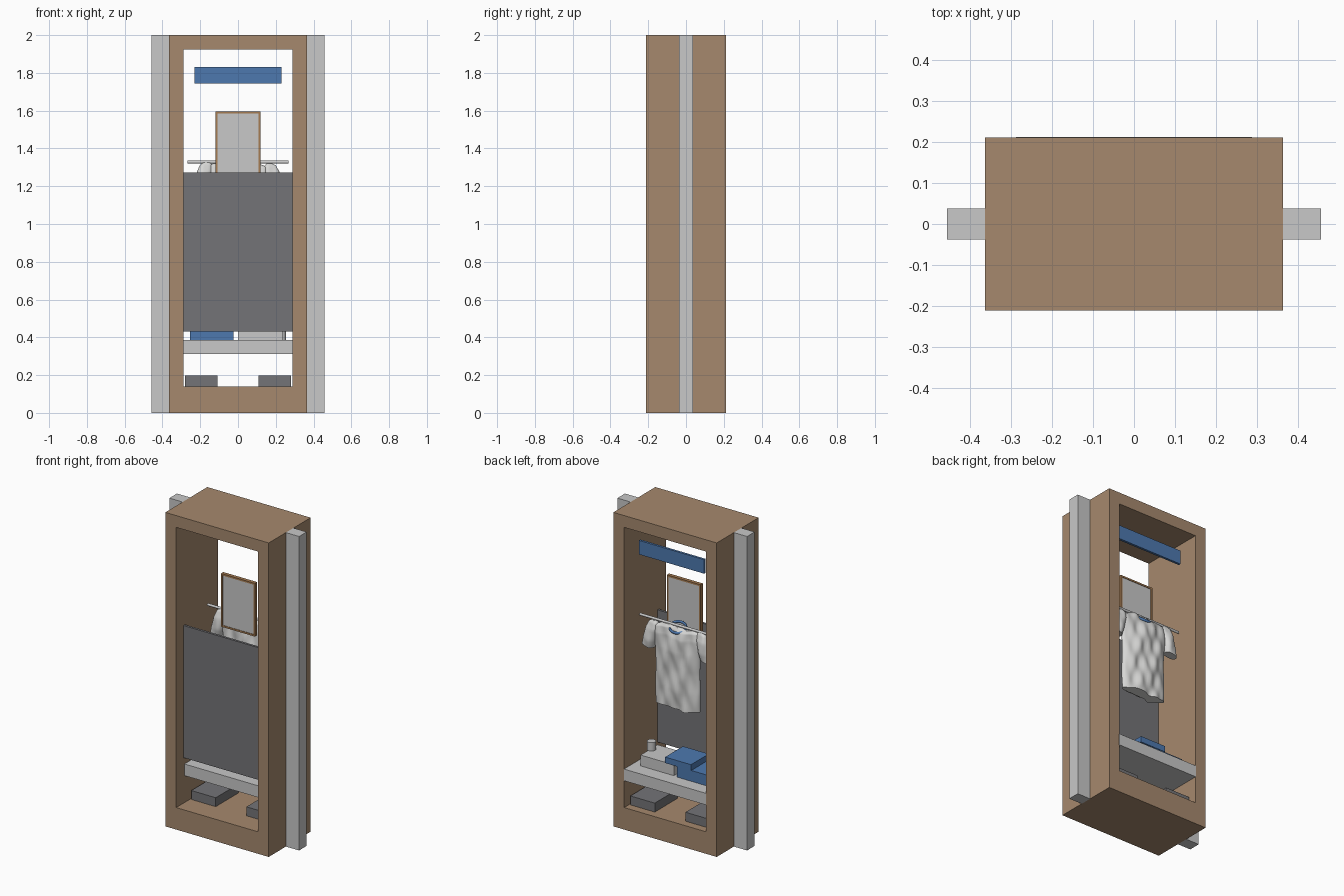
import bpy, bmesh, math
from mathutils import Vector

cube = bpy.data.objects.get("Cube")
if cube:
    bpy.data.objects.remove(cube, do_unlink=True)


def material(name, r, g, b):
    m = bpy.data.materials.new(name)
    m.use_nodes = True
    m.diffuse_color = (r, g, b, 1)
    m.node_tree.nodes["Principled BSDF"].inputs["Base Color"].default_value = (r, g, b, 1)
    return m


wood = material("wood brown", 0.38, 0.25, 0.155)
trim = material("frame brown", 0.38, 0.2, 0.085)
light = material("light grey", 0.58, 0.58, 0.58)
dark = material("dark grey", 0.175, 0.175, 0.185)
blue = material("blue", 0.075, 0.19, 0.43)
cloth = material("off white cloth", 0.68, 0.68, 0.67)


def finish(name, bm, mat, smooth=False):
    bmesh.ops.recalc_face_normals(bm, faces=bm.faces[:])
    mesh = bpy.data.meshes.new(name)
    bm.to_mesh(mesh)
    bm.free()
    mesh.materials.append(mat)
    ob = bpy.data.objects.new(name, mesh)
    bpy.context.collection.objects.link(ob)
    if smooth:
        bpy.ops.object.select_all(action='DESELECT')
        ob.select_set(True)
        bpy.context.view_layer.objects.active = ob
        bpy.ops.object.shade_smooth_by_angle(angle=math.radians(50))
    return ob


def box(name, xs, ys, zs, mat):
    bm = bmesh.new()
    bmesh.ops.create_cube(bm, size=1)
    for v in bm.verts:
        v.co = [(lo + hi) / 2 + c * (hi - lo) for c, (lo, hi) in zip(v.co, (xs, ys, zs))]
    return finish(name, bm, mat)


def window(name, xs, ys, zs, side, bottom, top, mat):
    """Rectangular frame with an opening running front to back."""
    bm = bmesh.new()
    (x0, x1), (z0, z1) = xs, zs
    loops = []
    for y in ys:
        for a, b, c, d in ((x0, x1, z0, z1), (x0 + side, x1 - side, z0 + bottom, z1 - top)):
            loops.append([bm.verts.new(p) for p in ((a, y, c), (b, y, c), (b, y, d), (a, y, d))])
    for p, q in ((0, 1), (2, 3), (0, 2), (1, 3)):
        for i in range(4):
            j = (i + 1) % 4
            bm.faces.new((loops[p][i], loops[p][j], loops[q][j], loops[q][i]))
    return finish(name, bm, mat)


def cylinder(name, centre, radius, length, mat, axis='Z'):
    bm = bmesh.new()
    bmesh.ops.create_cone(bm, cap_ends=True, segments=24, radius1=radius, radius2=radius, depth=length)
    for v in bm.verts:
        x, y, z = v.co
        v.co = Vector(centre) + Vector((z, y, x) if axis == 'X' else (x, y, z))
    return finish(name, bm, mat, True)


def garment(name, stations, mat, rows=48, segs=64, fold=0.006):
    """Loft of ellipses (x, z, half width, half depth) with soft diagonal folds."""
    bm = bmesh.new()
    rings = []
    for r in range(rows + 1):
        t = r / rows * (len(stations) - 1)
        k = min(int(t), len(stations) - 2)
        x, z, w, d = Vector(stations[k]).lerp(Vector(stations[k + 1]), t - k)
        ring = []
        for s in range(segs):
            a = 2 * math.pi * s / segs
            px, py = x + w * math.cos(a), d * math.sin(a)
            wave = math.sin(38 * px + 22 * z) + 0.7 * math.sin(70 * px - 31 * z)
            wave += 0.5 * math.sin(25 * z + 90 * px)
            ring.append(bm.verts.new((px, 0.08 + py + fold * wave * math.sin(a),
                                      z + 0.006 * math.sin(30 * px))))
        rings.append(ring)
    for lo, hi in zip(rings, rings[1:]):
        for s in range(segs):
            n = (s + 1) % segs
            bm.faces.new((lo[s], lo[n], hi[n], hi[s]))
    bm.faces.new(rings[0])
    bm.faces.new(rings[-1])
    return finish(name, bm, mat, True)


# Cabinet shell, open at front and back, with a post on each side
window("cabinet_shell", (-0.364, 0.364), (-0.211, 0.211), (0, 2), 0.076, 0.14, 0.075, wood)
for side, s in (("left", 1), ("right", -1)):
    box(side + "_post", sorted((s * 0.364, s * 0.457)), (-0.038, 0.038), (0, 2), light)

# Door panel, shelf and upper rail
box("front_panel", (-0.289, 0.289), (-0.138, -0.123), (0.43, 1.272), dark)
box("shelf", (-0.289, 0.289), (-0.128, 0.213), (0.312, 0.386), light)
box("upper_rail", (-0.23, 0.23), (0.13, 0.145), (1.743, 1.832), blue)

# Mirror with a thin frame
window("mirror_frame", (-0.119, 0.119), (0, 0.023), (1.257, 1.596), 0.011, 0.011, 0.011, trim)
box("mirror_pane", (-0.11, 0.11), (0.003, 0.02), (1.266, 1.587), light)

# Items on the shelf
box("grey_box", (0.0, 0.235), (-0.05, 0.122), (0.386, 0.455), light)
box("blue_box", (-0.255, -0.025), (-0.05, 0.127), (0.386, 0.455), blue)
box("upper_blue_box", (-0.126, 0.056), (-0.05, 0.13), (0.455, 0.493), blue)
cylinder("canister", (0.229, 0.02, 0.447), 0.026, 0.122, light)

# Blocks on the cabinet floor
for side, s in (("left", 1), ("right", -1)):
    box(side + "_floor_block", sorted((s * 0.108, s * 0.28)), (-0.07, 0.16), (0.14, 0.197), dark)

# Hanging rod and shirt
cylinder("hanging_rod", (0, 0.08, 1.328), 0.008, 0.536, light, 'X')
garment("shirt_body", [(0, 0.81, 0.155, 0.036), (0, 0.93, 0.157, 0.042), (0, 1.05, 0.153, 0.04),
                       (0, 1.17, 0.158, 0.044), (0, 1.26, 0.17, 0.038), (0, 1.305, 0.165, 0.026),
                       (0, 1.322, 0.11, 0.014)], cloth)
for side, s in (("left", 1), ("right", -1)):
    garment(side + "_sleeve", [(s * 0.207, 1.15, 0.042, 0.03), (s * 0.195, 1.2, 0.045, 0.036),
                               (s * 0.178, 1.27, 0.043, 0.032), (s * 0.17, 1.31, 0.032, 0.02),
                               (s * 0.165, 1.325, 0.015, 0.01)], cloth, 20, 32, 0.003)

# Collar band, dipping toward the back
bm = bmesh.new()
rings = []
for i in range(32):
    a = 2 * math.pi * i / 32
    centre = Vector((0.055 * math.cos(a), 0.08 + 0.033 * math.sin(a), 1.315 - 0.022 * math.sin(a)))
    out = Vector((math.cos(a), math.sin(a), 0))
    rings.append([bm.verts.new(centre + out * 0.006 * math.cos(b) + Vector((0, 0, 0.009 * math.sin(b))))
                  for b in (2 * math.pi * k / 8 for k in range(8))])
for i in range(32):
    for k in range(8):
        p, q, n = rings[i], rings[(i + 1) % 32], (k + 1) % 8
        bm.faces.new((p[k], p[n], q[n], q[k]))
finish("shirt_collar", bm, blue, True)
